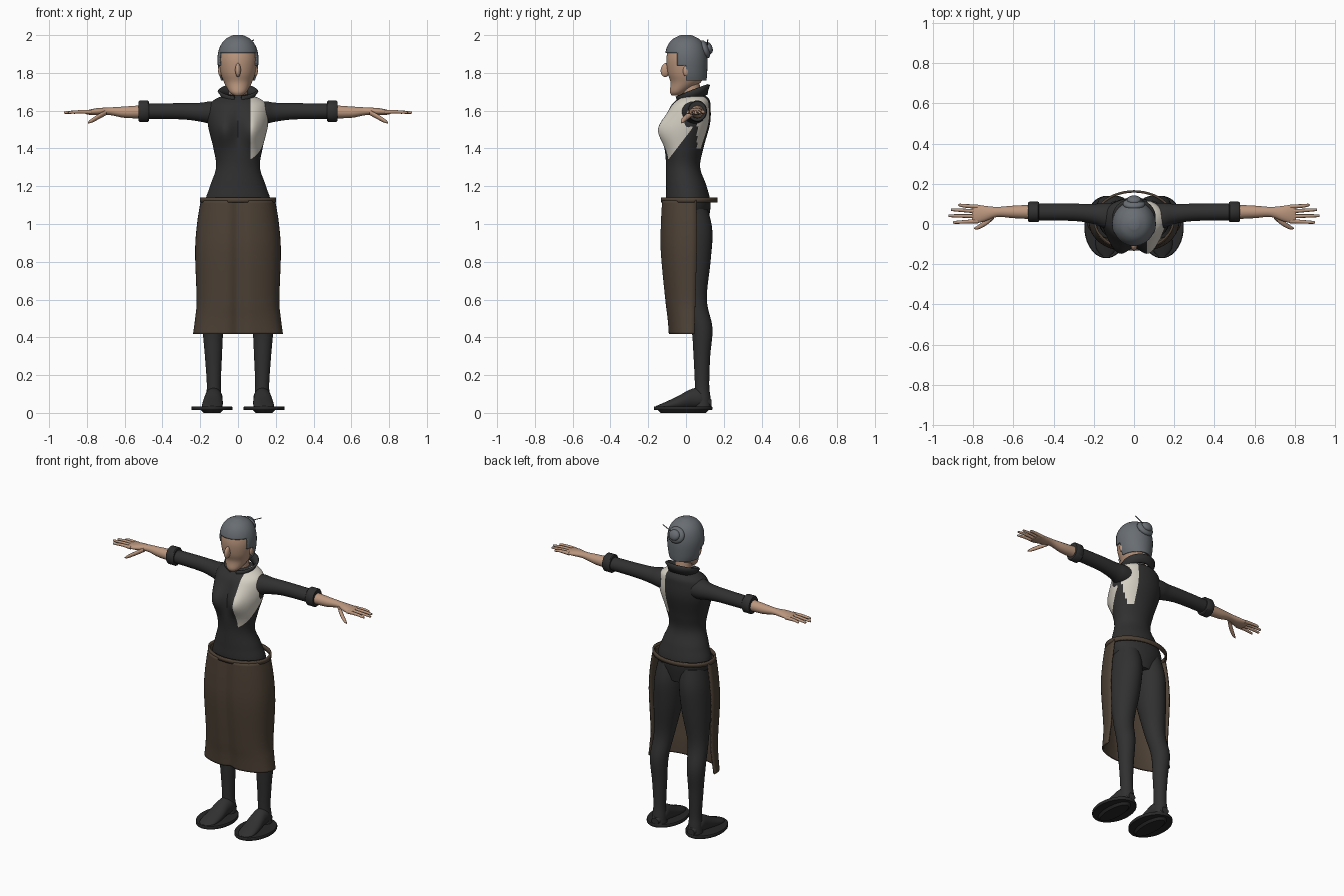
import bpy, bmesh, math
from mathutils import Vector, Matrix

if "Cube" in bpy.data.objects:
    bpy.data.objects.remove(bpy.data.objects["Cube"])


def material(name, rgb):
    m = bpy.data.materials.new(name)
    m.use_nodes = True
    m.diffuse_color = (*rgb, 1)
    m.node_tree.nodes["Principled BSDF"].inputs["Base Color"].default_value = (*rgb, 1)
    return m


BLACK = material("black cloth", (0.03, 0.03, 0.03))
SOLE = material("dark sole", (0.022, 0.021, 0.021))
SKIN = material("skin", (0.5, 0.31, 0.21))
HAIR = material("grey hair", (0.14, 0.155, 0.17))
CREAM = material("cream patch", (0.68, 0.64, 0.56))
BROWN = material("brown apron", (0.075, 0.053, 0.036))


def finish(name, bm, mats, mirror=False, thick=0):
    bmesh.ops.recalc_face_normals(bm, faces=bm.faces[:])
    mesh = bpy.data.meshes.new(name)
    bm.to_mesh(mesh)
    bm.free()
    ob = bpy.data.objects.new(name, mesh)
    bpy.context.collection.objects.link(ob)
    for m in mats:
        mesh.materials.append(m)
    bpy.ops.object.select_all(action='DESELECT')
    ob.select_set(True)
    bpy.context.view_layer.objects.active = ob
    bpy.ops.object.shade_smooth_by_angle(angle=math.radians(40))
    if thick:
        mod = ob.modifiers.new("thickness", 'SOLIDIFY')
        mod.thickness, mod.offset = thick, 0
    if mirror:
        ob.modifiers.new("mirror", 'MIRROR')
    return ob


def smooth_rows(rows, sub):
    """Catmull-Rom interpolation of profile rows."""
    out = []
    for i in range(len(rows) - 1):
        p0, p1 = rows[max(i - 1, 0)], rows[i]
        p2, p3 = rows[i + 1], rows[min(i + 2, len(rows) - 1)]
        for k in range(sub):
            t = k / sub
            out.append([b + 0.5 * t * (c - a + t * (2 * a - 5 * b + 4 * c - d
                        + t * (3 * (b - c) + d - a))) for a, b, c, d in zip(p0, p1, p2, p3)])
    return out + [list(rows[-1])]


def loft_mesh(axis, rows, seg=32, sub=5):
    """Rows hold position along the axis, two centres and two radii."""
    bm = bmesh.new()
    rings = []
    for t, c1, c2, r1, r2 in smooth_rows(rows, sub):
        ring = []
        for k in range(seg):
            a = math.tau * k / seg
            u, v = c1 + r1 * math.cos(a), c2 + r2 * math.sin(a)
            ring.append(bm.verts.new({'x': (t, u, v), 'y': (u, t, v), 'z': (u, v, t)}[axis]))
        rings.append(ring)
    for a, b in zip(rings, rings[1:]):
        for k in range(seg):
            j = (k + 1) % seg
            bm.faces.new((a[k], a[j], b[j], b[k]))
    bm.faces.new(rings[0])
    bm.faces.new(rings[-1])
    return bm


def loft(name, axis, rows, mat, seg=32, sub=5, mirror=False):
    return finish(name, loft_mesh(axis, rows, seg, sub), [mat], mirror)


def cut(bm, co, no):
    bmesh.ops.bisect_plane(bm, geom=bm.verts[:] + bm.edges[:] + bm.faces[:],
                           plane_co=co, plane_no=no)


def ball(name, loc, size, mat, tilt=0, mirror=False):
    bm = bmesh.new()
    m = Matrix.Translation(loc) @ Matrix.Rotation(tilt, 4, 'X') @ Matrix.Diagonal((*size, 1))
    bmesh.ops.create_uvsphere(bm, u_segments=24, v_segments=14, radius=1, matrix=m)
    return finish(name, bm, [mat], mirror)


# Torso with bust and a cream panel over the left shoulder
torso = loft_mesh('z', [(0.98, 0, .03, .11, .08), (1.1, 0, .015, .172, .115),
                        (1.2, 0, .002, .148, .107), (1.3, 0, -.015, .116, .09),
                        (1.4, 0, -.008, .13, .1), (1.53, 0, .015, .16, .112),
                        (1.62, 0, .025, .155, .105), (1.66, 0, .038, .122, .085),
                        (1.685, 0, .04, .06, .055)], 64, 8)
for v in torso.verts:
    if v.co.y < 0:
        bump = math.exp(-((abs(v.co.x) - .075) / .06) ** 2 - ((v.co.z - 1.5) / .085) ** 2)
        v.co.y -= .06 * bump * min(1, -v.co.y / .05)
for x in (.065, .157):
    cut(torso, (x, 0, 0), (1, 0, 0))
cut(torso, (0, 0, 1.4), (0, 0, 1))
cut(torso, (0, -.11, 1.32), (0, -1.3, 1))
for f in torso.faces:
    x, y, z = f.calc_center_median()
    low = 1.32 + 1.3 * (y + .11) if y < .03 else (1.4 if y > .06 else 1.6)
    f.material_index = int(.065 < x < .157 and z > max(1.31, low))
finish("torso", torso, [BLACK, CREAM])

# Arms, cuffs and hands
loft("sleeves", 'x', [(.1, .035, 1.588, .07, .062), (.15, .042, 1.59, .063, .059),
                      (.2, .05, 1.592, .05, .05), (.3, .058, 1.597, .043, .043),
                      (.49, .06, 1.597, .042, .04)], BLACK, mirror=True)
loft("cuffs", 'x', [(.472, .06, 1.597, .047, .052), (.477, .06, 1.597, .051, .057),
                    (.52, .06, 1.597, .051, .057), (.526, .06, 1.597, .047, .052)],
     BLACK, sub=1, mirror=True)
loft("forearms", 'x', [(.5, .06, 1.594, .036, .035), (.6, .06, 1.592, .031, .03),
                       (.68, .06, 1.597, .025, .02), (.74, .052, 1.595, .038, .019),
                       (.785, .05, 1.592, .046, .014), (.805, .05, 1.591, .042, .009)],
     SKIN, 24, mirror=True)
for name, y0, y1, tip in (("little", .086, .094, .875), ("ring", .063, .071, .91),
                          ("middle", .038, .041, .922), ("index", .014, .008, .9)):
    loft(name + "_fingers", 'x', [(.775, y0, 1.592, .011, .011), (.84, (y0 + y1) / 2, 1.594, .009, .009),
                                  (tip - .008, y1, 1.59, .007, .007), (tip, y1, 1.589, .002, .002)],
         SKIN, 10, 3, True)
loft("thumbs", 'x', [(.695, .04, 1.592, .014, .014), (.735, .008, 1.57, .015, .014),
                     (.775, -.016, 1.547, .011, .011), (.795, -.022, 1.536, .003, .003)],
     SKIN, 12, 4, True)

# Legs, feet and soles
loft("legs", 'z', [(1.08, .08, .03, .075, .085), (.96, .088, .032, .088, .108),
                   (.8, .1, .037, .084, .093), (.6, .12, .048, .062, .062),
                   (.45, .132, .084, .055, .056), (.3, .13, .084, .045, .044),
                   (.15, .128, .085, .037, .038), (.08, .128, .088, .042, .042),
                   (.03, .128, .088, .046, .046)], BLACK, mirror=True)
loft("feet", 'y', [(.135, .128, .05, .025, .02), (.08, .128, .075, .045, .05),
                   (.03, .13, .075, .047, .052), (-.05, .134, .05, .054, .035),
                   (-.12, .138, .035, .05, .018), (-.16, .138, .03, .02, .006)],
     BLACK, mirror=True)
loft("soles", 'z', [(.014, .138, -.015, .106, .152), (.018, .138, -.015, .109, .155),
                    (.03, .138, -.015, .109, .155), (.034, .138, -.015, .106, .152)],
     SOLE, 40, 1, True)
loft("treads", 'z', [(0, .138, -.015, .045, .12), (.016, .138, -.015, .06, .135)],
     SOLE, 32, 1, True)

# Apron wrapping the front and sides: height, half width, front y, side edge y
apron = bmesh.new()
rows = smooth_rows([(1.125, .192, -.128, .055), (1.0, .212, -.134, .058), (.85, .222, -.134, .057),
                    (.6, .214, -.11, .05), (.5, .222, -.097, .047), (.418, .233, -.09, .045)], 5)
grid = []
for z, rx, front, back in rows:
    line = []
    for k in range(49):
        a = math.pi * (k / 48 - .5)
        x = rx * math.sin(a)
        y = back - (back - front) * max(math.cos(a), 0) ** .65
        y += .022 * math.exp(-(x / .035) ** 2)
        line.append(apron.verts.new((x, y, z)))
    grid.append(line)
for a, b in zip(grid, grid[1:]):
    for k in range(48):
        apron.faces.new((a[k], a[k + 1], b[k + 1], b[k]))
finish("apron", apron, [BROWN], thick=.01)


def band(name, rings, centre, mat, thick, slope=0, gap=0):
    """Open or closed strip; each ring is z offset and two radii."""
    bm = bmesh.new()
    grid = []
    for dz, rx, ry in rings:
        line = []
        for k in range(49):
            a = -math.pi / 2 + gap + (math.tau - 2 * gap) * k / 48
            y = ry * math.sin(a)
            line.append(bm.verts.new(Vector(centre) + Vector((rx * math.cos(a), y, dz + slope * y))))
        grid.append(line)
    for a, b in zip(grid, grid[1:]):
        for k in range(48):
            bm.faces.new((a[k], a[k + 1], b[k + 1], b[k]))
    bmesh.ops.remove_doubles(bm, verts=bm.verts[:], dist=.0001)
    return finish(name, bm, [mat], thick=thick)


band("apron_belt", [(-.013, .196, .144), (.013, .196, .144)], (0, .018, 1.126), BROWN, .012)
band("collar", [(-.025, .078, .072), (.0, .086, .077), (.022, .102, .086)],
     (0, .035, 1.685), BLACK, .014, .36, .2)

# Neck, head and face
loft("neck", 'z', [(1.62, 0, .04, .062, .058), (1.68, 0, .03, .05, .05),
                   (1.79, 0, .012, .05, .055)], SKIN)
head_rows = [(1.68, 0, -.05, .022, .025), (1.7, 0, -.04, .046, .045), (1.75, 0, -.002, .074, .08),
             (1.8, 0, .001, .092, .098), (1.87, 0, 0, .1, .104), (1.93, 0, 0, .088, .092),
             (1.97, 0, 0, .06, .064), (1.992, 0, 0, .018, .02)]
loft("head", 'z', head_rows, SKIN, 40)
ball("nose", (0, -.108, 1.815), (.015, .026, .037), SKIN, -.15)
ball("ears", (.094, .0, 1.81), (.011, .016, .028), SKIN, 0, True)

# Hair cap with a stepped hairline
hair_rows = [(1.755, 0, .004, .083, .1), (1.8, 0, .003, .097, .105)]
hair_rows += [(z + .005, x, y, a + .005, b + .005) for z, x, y, a, b in head_rows[4:]]
hair = loft_mesh('z', hair_rows, 40)
steps = ((-1, 1.905), (-.045, 1.84), (.0, 1.76))
for y, z in steps:
    cut(hair, (0, y, 0), (0, 1, 0))
    cut(hair, (0, 0, z), (0, 0, 1))
bald = [f for f in hair.faces
        if not any(f.calc_center_median().y > y and f.calc_center_median().z > z for y, z in steps)]
bmesh.ops.delete(hair, geom=bald, context='FACES')
finish("hair", hair, [HAIR], thick=.008)

# Bun and hair pin
ball("bun", (0, .1, 1.925), (.056, .05, .024), HAIR, -1.2)
ball("bun_knot", (0, .12, 1.932), (.036, .033, .02), HAIR, -1.2)
loft("hair_pin", 'x', [(-.03, .11, 1.92, .003, .003), (.085, .115, 1.975, .003, .003)],
     HAIR, 8, 1)
